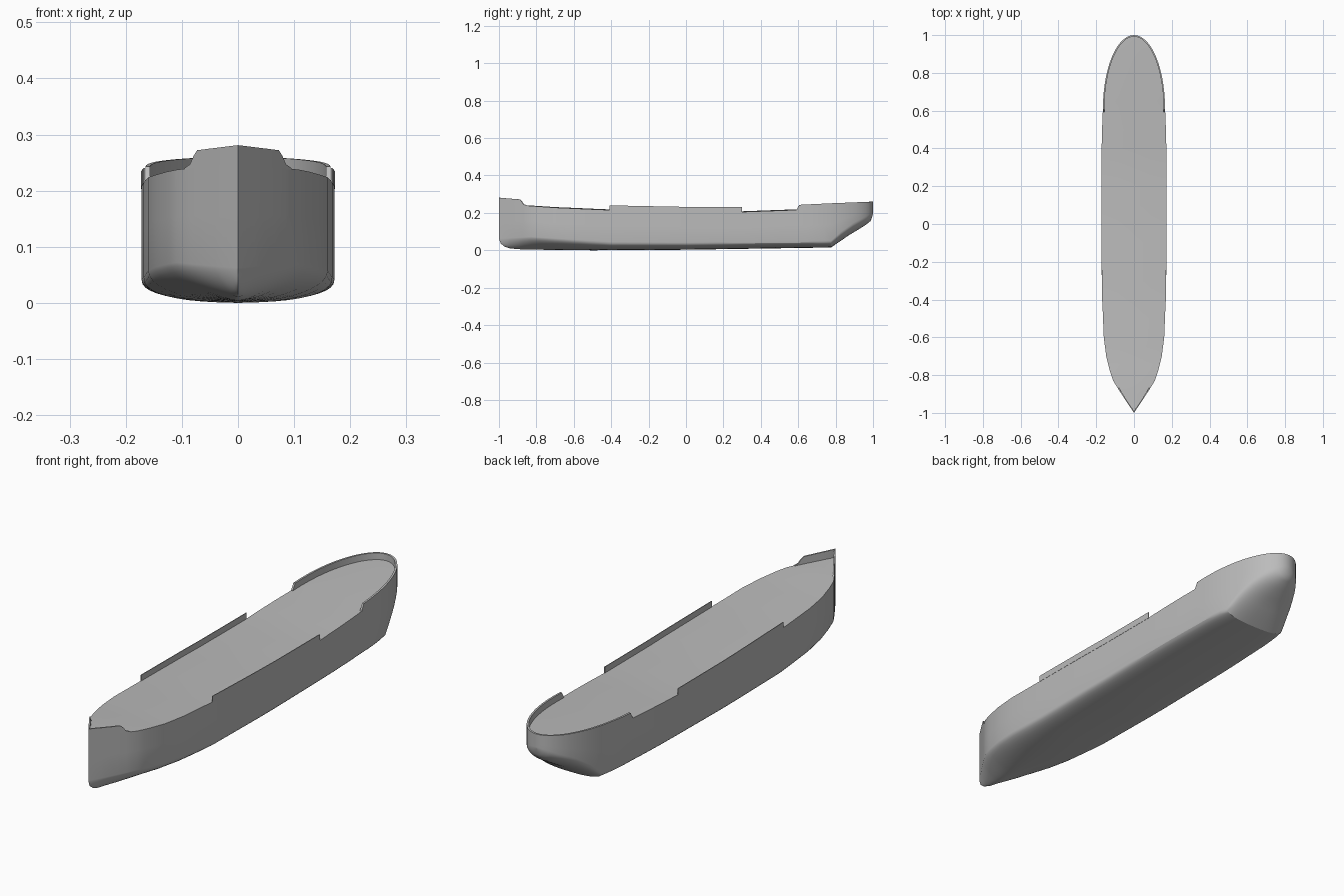
import bpy, bmesh, math
from mathutils import Vector

if "Cube" in bpy.data.objects:
    bpy.data.objects.remove(bpy.data.objects["Cube"])

grey = bpy.data.materials.new("hull grey")
grey.diffuse_color = (0.5, 0.5, 0.5, 1)
grey.use_nodes = True
grey.node_tree.nodes["Principled BSDF"].inputs["Base Color"].default_value = grey.diffuse_color


def lerp(tab, y):
    if y <= tab[0][0]:
        return tab[0][1]
    for (a, u), (b, v) in zip(tab, tab[1:]):
        if y <= b:
            return u + (v - u) * (y - a) / (b - a)
    return tab[-1][1]


def finish(bm, name):
    bmesh.ops.remove_doubles(bm, verts=bm.verts, dist=1e-5)
    bmesh.ops.dissolve_degenerate(bm, edges=bm.edges, dist=1e-6)
    me = bpy.data.meshes.new(name)
    bm.to_mesh(me)
    bm.free()
    ob = bpy.data.objects.new(name, me)
    me.materials.append(grey)
    bpy.context.collection.objects.link(ob)
    bpy.context.view_layer.objects.active = ob
    for o in bpy.context.selected_objects:
        o.select_set(False)
    ob.select_set(True)
    bpy.ops.object.shade_smooth_by_angle(angle=math.radians(28))
    return ob


# Hull lines along the length: half breadth, keel, bilge, deck edge, bilge fullness
BREADTH = [(-1, 0), (-.93, .047), (-.86, .092), (-.83, .11), (-.78, .127), (-.7, .147),
           (-.6, .16), (-.4, .168), (-.1, .172), (.3, .172), (.45, .171), (.6, .165)]
KEEL = [(-1, .06), (-.99, .036), (-.97, .02), (-.94, .01), (-.87, .004), (-.5, 0), (0, .003),
        (.775, .015), (.83, .052), (.87, .08), (.92, .11), (.96, .135), (.985, .155),
        (.995, .175), (1, .2)]
BILGE = [(-1, .062), (-.83, .072), (-.4, .045), (0, .042), (.775, .05), (.83, .1),
         (.9, .15), (.96, .18), (1, .205)]
DECK = [(-1, .247), (-.87, .24), (-.7, .228), (-.41, .215), (0, .206), (.3, .205),
        (.6, .216), (.8, .224), (1, .232)]
FULL = [(-1, 1.5), (-.8, 1.6), (-.4, 2.4), (.77, 2.5), (1, 2)]


def breadth(y):
    if y > .6:
        return .165 * math.sqrt(max(0, 1 - ((y - .6) / .4) ** 2.05))
    return lerp(BREADTH, y)


stations = [-1, -.995, -.99, -.98, -.97, -.955, -.94, -.9, -.87, -.83, -.8, -.78, -.74, -.7, -.65]
stations += [-.6 + .1 * i for i in range(13)]
stations += [.65, .7, .74, .775, .8, .83, .85, .87, .895, .92, .94, .96, .975, .985, .993, .998, 1]

# Hull shell: lofted cross-sections
bm = bmesh.new()
N = 10
rows = []
for y in stations:
    w, zk, zb, zd, n = breadth(y), lerp(KEEL, y), lerp(BILGE, y), lerp(DECK, y), lerp(FULL, y)
    half = [(w, zd), (w, (zd + zb) / 2)]
    for i in range(N + 1):
        a = math.pi / 2 * i / N
        c, s = max(0, math.cos(a)), math.sin(a)
        if i == N:
            c = 0
        half.append((w * c ** (2 / n), zb - (zb - zk) * s ** (2 / n)))
    sec = half + [(-x, z) for x, z in reversed(half[:-1])]
    rows.append([bm.verts.new((x, y, z)) for x, z in sec])
for r, q in zip(rows, rows[1:]):
    for i in range(len(r) - 1):
        bm.faces.new((r[i], r[i + 1], q[i + 1], q[i]))
bmesh.ops.recalc_face_normals(bm, faces=bm.faces)
if sum(f.normal.z * f.calc_area() for f in bm.faces) > 0:
    bmesh.ops.reverse_faces(bm, faces=bm.faces)
finish(bm, "hull")

# Deck: slightly cambered sheet closing the hull
bm = bmesh.new()
rows = []
for y in stations:
    w, zd = breadth(y), lerp(DECK, y)
    rows.append([bm.verts.new((w * k, y, zd + .02 * w * (1 - k * k))) for k in (-1, -.5, 0, .5, 1)])
for r, q in zip(rows, rows[1:]):
    for i in range(4):
        bm.faces.new((r[i], r[i + 1], q[i + 1], q[i]))
finish(bm, "deck")


# Bulwarks: thin walls following the deck edge
def wall(name, path, top, thick, out=0.0):
    bm = bmesh.new()
    rows = []
    for i, (x, y) in enumerate(path):
        a, b = Vector(path[max(i - 1, 0)]), Vector(path[min(i + 1, len(path) - 1)])
        d = (b - a).normalized()
        nrm = Vector((-d.y, d.x))
        p = Vector((x, y))
        o, q = p - nrm * out, p + nrm * thick
        z0, z1 = lerp(DECK, y) - .002, lerp(top, y)
        rows.append([bm.verts.new(v) for v in
                     ((o.x, o.y, z0), (o.x, o.y, z1), (q.x, q.y, z1), (q.x, q.y, z0))])
    for r, s in zip(rows, rows[1:]):
        for i in range(4):
            j = (i + 1) % 4
            bm.faces.new((r[i], r[j], s[j], s[i]))
    bm.faces.new(rows[0])
    bm.faces.new(rows[-1])
    bmesh.ops.recalc_face_normals(bm, faces=bm.faces)
    return finish(bm, name)


# Stern bulwark, counter-clockwise so the inside is on the left
ys = [.592, .6, .606] + [y for y in stations if y > .61]
right = [(breadth(y), y) for y in ys]
path = right + [(-x, y) for x, y in reversed(right[:-1])]
wall("stern_bulwark", path, [(.592, .218), (.606, .243), (.75, .25), (1, .26)], .008)

# Bow bulwark with a ramped aft end
ys = [-.855, -.862, -.87, -.88, -.89, -.92, -.95, -.98, -1]
left = [(-breadth(y), y) for y in ys]
path = left + [(-x, y) for x, y in reversed(left[:-1])]
wall("bow_bulwark", path, [(-1, .281), (-.89, .272), (-.88, .262), (-.87, .247), (-.855, .24)], .006)

# Midship side bulwarks
ys = [-.41, -.3, -.2, -.1, 0, .1, .2, .3]
top = [(-.41, .24), (0, .232), (.3, .231)]
wall("side_bulwark_right", [(breadth(y), y) for y in ys], top, .002, .001)
wall("side_bulwark_left", [(-breadth(y), y) for y in reversed(ys)], top, .002, .001)
